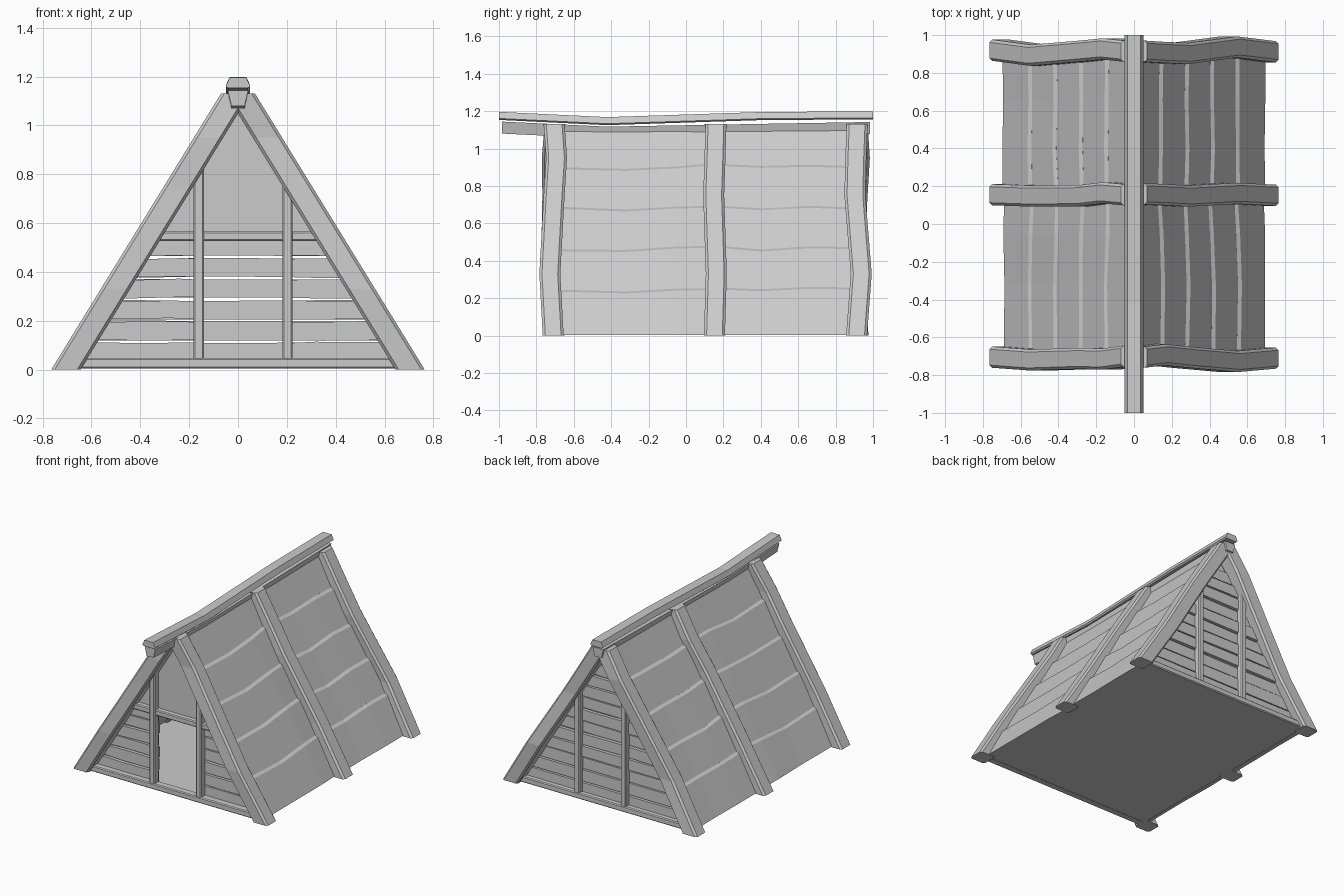
import bpy, bmesh, random

random.seed(4)
cube = bpy.data.objects.get("Cube")
if cube:
    bpy.data.objects.remove(cube, do_unlink=True)

wood = bpy.data.materials.new("grey wood")
wood.use_nodes = True
wood.diffuse_color = (0.6, 0.6, 0.6, 1)
wood.node_tree.nodes["Principled BSDF"].inputs["Base Color"].default_value = (0.6, 0.6, 0.6, 1)

SLOPE = 0.615  # sideways run of the roof per unit of height


def loft(name, rings):
    """Closed solid through a row of matching rings, capped at both ends."""
    bm = bmesh.new()
    loops = [[bm.verts.new(p) for p in ring] for ring in rings]
    for a, b in zip(loops, loops[1:]):
        for i in range(len(a)):
            j = (i + 1) % len(a)
            bm.faces.new((a[i], a[j], b[j], b[i]))
    bm.faces.new(loops[0])
    bm.faces.new(loops[-1])
    bmesh.ops.recalc_face_normals(bm, faces=bm.faces)
    mesh = bpy.data.meshes.new(name)
    bm.to_mesh(mesh)
    bm.free()
    mesh.materials.append(wood)
    ob = bpy.data.objects.new(name, mesh)
    bpy.context.collection.objects.link(ob)
    return ob


def chamfered(w, d, c):
    """Outline of a rectangle with cut corners."""
    w, d = w / 2, d / 2
    return [(w - c, d), (w, d - c), (w, c - d), (w - c, -d),
            (c - w, -d), (-w, c - d), (-w, d - c), (c - w, d)]


def prism(name, outline, y0, y1):
    return loft(name, [[(x, y, z) for x, z in outline] for y in (y0, y1)])


def beam_x(name, x0, x1, y, z, d, h):
    sec = chamfered(d, h, 0.006)
    return loft(name, [[(x, y + a, z + b) for a, b in sec] for x in (x0, x1)])


def beam_z(name, x, y, z0, z1, w, d):
    sec = chamfered(w, d, 0.006)
    return loft(name, [[(x + a, y + b, z) for a, b in sec] for z in (z0, z1)])


# Crooked rafters: the middle line in y at five heights
HEIGHTS = (0, 0.33, 0.75, 0.95, 1.13)
RAFTERS = {
    ("front", 1): (-0.71, -0.728, -0.705, -0.692, -0.705),
    ("front", -1): (-0.705, -0.72, -0.712, -0.715, -0.70),
    ("middle", 1): (0.152, 0.162, 0.148, 0.155, 0.16),
    ("middle", -1): (0.155, 0.148, 0.15, 0.165, 0.155),
    ("back", 1): (0.912, 0.937, 0.903, 0.908, 0.915),
    ("back", -1): (0.92, 0.893, 0.915, 0.927, 0.915),
}
for (place, side), line in RAFTERS.items():
    sec = chamfered(0.12, 0.112, 0.014)
    loft(f"{place}_rafter_{'left' if side > 0 else 'right'}",
         [[(side * (0.705 - SLOPE * z + a), y + b, z) for a, b in sec]
          for z, y in zip(HEIGHTS, line)])

# Ridge: a wide cap on top of a tapered beam
CAP = [(-0.034, 0.021), (0.034, 0.021), (0.05, -0.014),
       (0.04, -0.022), (-0.04, -0.022), (-0.05, -0.014)]
loft("ridge_cap", [[(a, y, z + b) for a, b in CAP] for y, z in
                   ((-1, 1.175), (-0.42, 1.147), (0.4, 1.174), (1, 1.178))])
TAPER = [(-0.042, 0.032), (0.042, 0.032), (0.027, -0.032), (-0.027, -0.032)]
loft("ridge_beam", [[(a, y, z + b) for a, b in TAPER] for y, z in
                    ((-0.985, 1.112), (-0.42, 1.085), (0.3, 1.098), (0.985, 1.11))])


# Roof boards: five rows in two bays per side, each with a raised upper lip
def roof_point(side, y, z, n):
    return (side * (0.69 - SLOPE * z + 0.852 * n), y, max(0.004, z + 0.524 * n))


BAYS = {"front": (-0.69, -0.32, -0.05, 0.15), "back": (0.15, 0.4, 0.66, 0.91)}
for side in (1, -1):
    for bay, ys in BAYS.items():
        seams = [[0] * 4]
        for row in range(1, 5):
            wave = (0, -0.008, 0.004, 0.015) if bay == "front" else (0.01, 0, 0.008, 0.004)
            seams.append([0.01 + 0.219 * row + w + random.uniform(-0.006, 0.006) for w in wave])
        seams.append([1.09] * 4)
        swell = [random.uniform(-0.008, 0.008) for _ in ys]
        for row in range(5):
            rings = []
            for i, y in enumerate(ys):
                lo, hi = seams[row][i], seams[row + 1][i]
                k = swell[i] * (1 - row / 5)
                profile = ((lo, -0.03), (lo, k), (hi, k + 0.012), (hi + 0.017, k), (hi + 0.017, -0.03))
                rings.append([roof_point(side, y, z, n) for z, n in profile])
            loft(f"roof_board_{bay}_{'left' if side > 0 else 'right'}_{row + 1}", rings)


# Gable boards with uneven gaps, trimmed to the roof line
def half_width(z):
    return 0.66 - SLOPE * z


def gable_board(name, z0, z1, y, left=None, right=None):
    def ends(z):
        return (-half_width(z) if left is None else left,
                half_width(z) if right is None else right)
    (a0, b0), (a1, b1) = ends(z0), ends(z1)
    t = random.uniform(0.3, 0.7)
    j = [random.uniform(-0.003, 0.004) for _ in range(6)]
    outline = [(a0, z0 + j[0]), (a0 + (b0 - a0) * t, z0 + j[1]), (b0, z0 + j[2]),
               (b1, z1 - j[3]), (a1 + (b1 - a1) * t, z1 - j[4]), (a1, z1 - j[5])]
    y += random.uniform(-0.006, 0.006)
    prism(name, outline, y - 0.012, y + 0.012)


PITCH = 0.086
for row in range(11):
    z0 = 0.035 + row * PITCH
    z1 = z0 + PITCH - 0.009
    gable_board(f"back_wall_board_{row + 1}", z0, z1, 0.885)
    if row < 6:
        top = min(z1, 0.535)
        gable_board(f"front_wall_board_right_{row + 1}", z0, top, -0.675, right=-0.15)
        gable_board(f"front_wall_board_left_{row + 1}", z0, top, -0.675, left=0.19)

# Closed panel over the doorway
prism("front_gable_panel", [(-half_width(0.54), 0.54), (half_width(0.54), 0.54),
                            (0.02, 1.04), (-0.02, 1.04)], -0.685, -0.66)

# Gable framing: posts, sills and the door lintel
for place, y in (("front", -0.71), ("back", 0.91)):
    beam_x(f"{place}_sill", -0.66, 0.66, y, 0.026, 0.055, 0.042)
    for name, x in (("right", -0.161), ("left", 0.203)):
        beam_z(f"{place}_post_{name}", x, y, 0.045, half_width(0) / SLOPE - abs(x) / SLOPE + 0.03, 0.042, 0.05)
beam_x("door_lintel", -0.35, 0.35, -0.7, 0.546, 0.045, 0.04)

# Floor slab
prism("floor", [(-0.665, 0.006), (0.665, 0.006), (0.65, 0.03), (-0.65, 0.03)], -0.715, 0.915)
